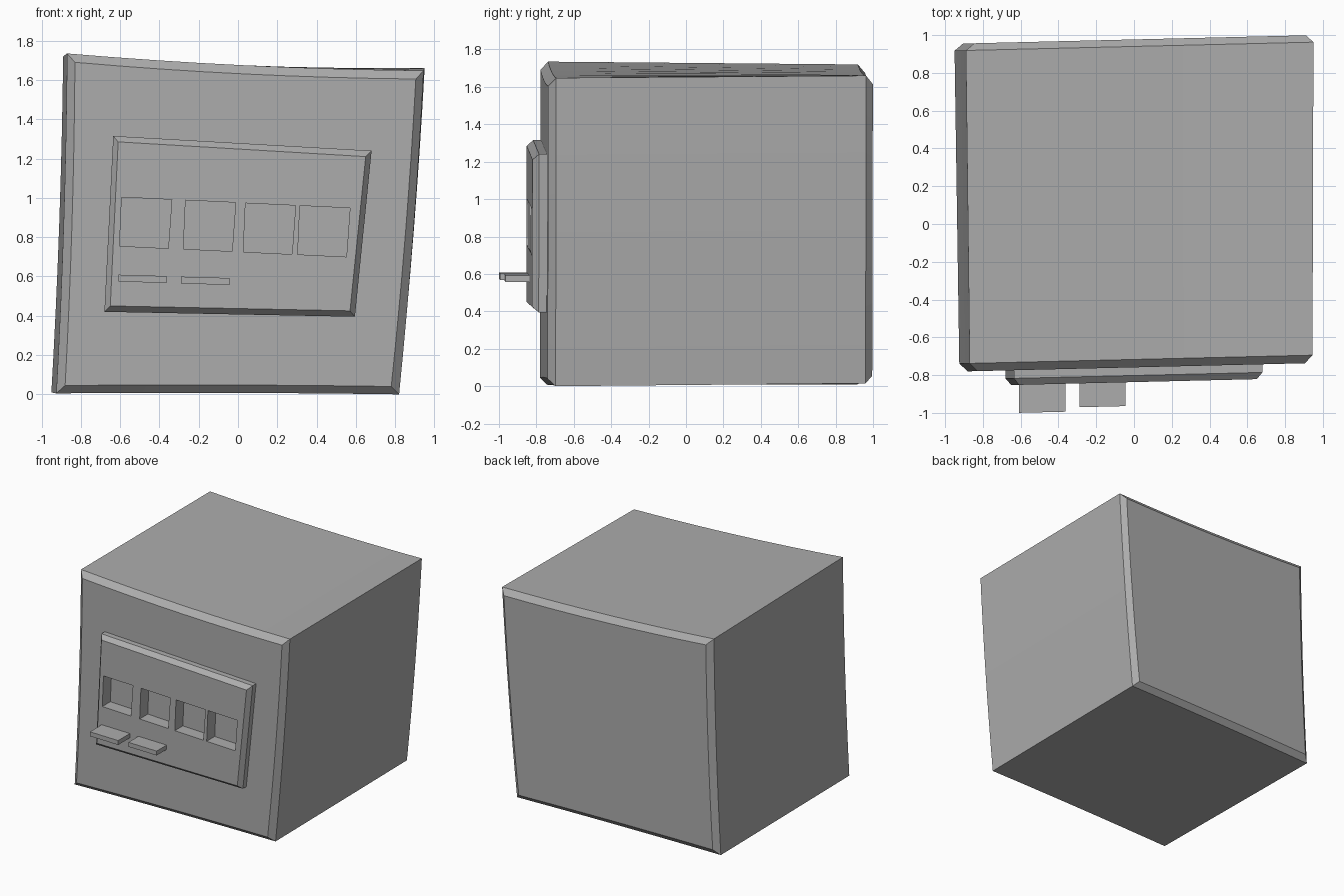
import bpy, bmesh
from mathutils import Vector

if "Cube" in bpy.data.objects:
    bpy.data.objects.remove(bpy.data.objects["Cube"], do_unlink=True)

GREY = (0.415, 0.415, 0.415, 1)
grey = bpy.data.materials.new("mid_grey")
grey.use_nodes = True
grey.diffuse_color = GREY
grey.node_tree.nodes["Principled BSDF"].inputs["Base Color"].default_value = GREY

SKEW = 0.024  # front and back planes turn slightly about z
STRAIGHT = (0, 0, 0, 0)


def ring(depth, corners, bows=STRAIGHT, steps=1):
    """Closed outline from four (x, z) corners (TL, TR, BR, BL), sides bowed."""
    points = []
    for i in range(4):
        a, b = Vector(corners[i]), Vector(corners[(i + 1) % 4])
        for s in range(steps):
            t = s / steps
            p = a.lerp(b, t)
            p[(i + 1) % 2] += bows[i] * 4 * t * (1 - t)
            points.append((p.x, depth + SKEW * p.x, p.y))
    return points


def loft(name, rings):
    """Solid through a row of outlines, capped at both ends."""
    bm = bmesh.new()
    loops = [[bm.verts.new(p) for p in r] for r in rings]
    n = len(loops[0])
    for a, b in zip(loops, loops[1:]):
        for i in range(n):
            j = (i + 1) % n
            bm.faces.new((a[i], a[j], b[j], b[i]))
    bm.faces.new(loops[0])
    bm.faces.new(loops[-1])
    bmesh.ops.recalc_face_normals(bm, faces=bm.faces)
    mesh = bpy.data.meshes.new(name)
    bm.to_mesh(mesh)
    bm.free()
    mesh.materials.append(grey)
    obj = bpy.data.objects.new(name, mesh)
    bpy.context.collection.objects.link(obj)
    return obj


# Crooked body, chamfered around its front and back faces
BOWS = (-0.017, 0.01, 0.005, 0.01)
body = loft("body", [ring(d, c, BOWS, 8) for d, c in (
    (-0.759, [(-0.83, 1.69), (0.905, 1.605), (0.78, 0.04), (-0.88, 0.045)]),
    (-0.717, [(-0.87, 1.735), (0.945, 1.648), (0.82, 0), (-0.925, 0.005)]),
    (0.94, [(-0.89, 1.72), (0.95, 1.66), (0.82, 0.015), (-0.95, 0.01)]),
    (0.977, [(-0.845, 1.675), (0.91, 1.615), (0.78, 0.055), (-0.905, 0.055)]),
)])

# Raised chamfered panel on the front
outer = [(-0.635, 1.315), (0.68, 1.24), (0.595, 0.395), (-0.68, 0.42)]
inner = [(-0.61, 1.285), (0.65, 1.21), (0.57, 0.425), (-0.65, 0.45)]
panel = loft("front_panel", [ring(-0.837, inner), ring(-0.802, outer), ring(-0.745, outer)])

# Four square recesses cut through the panel into the body
for k, (x, z) in enumerate([(-0.47, 0.873), (-0.145, 0.858), (0.16, 0.843), (0.437, 0.83)]):
    square = [(x - 0.122, z + 0.13), (x + 0.133, z + 0.118),
              (x + 0.115, z - 0.13), (x - 0.133, z - 0.118)]
    cutter = loft(f"recess_cutter_{k + 1}", [ring(-0.9, square), ring(-0.735, square)])
    cutter.hide_render = True
    cutter.hide_viewport = True
    cutter.display_type = 'WIRE'
    for target in (body, panel):
        cut = target.modifiers.new(f"recess_{k + 1}", 'BOOLEAN')
        cut.operation = 'DIFFERENCE'
        cut.solver = 'EXACT'
        cut.object = cutter

# Two thin tabs sticking out below the recesses
for name, x, z, tip in (("tab_1", -0.486, 0.588, -0.985), ("tab_2", -0.167, 0.578, -0.963)):
    strip = [(x - 0.122, z + 0.021), (x + 0.123, z + 0.014),
             (x + 0.123, z - 0.021), (x - 0.122, z - 0.014)]
    loft(name, [ring(tip, strip), ring(-0.80, strip)])
